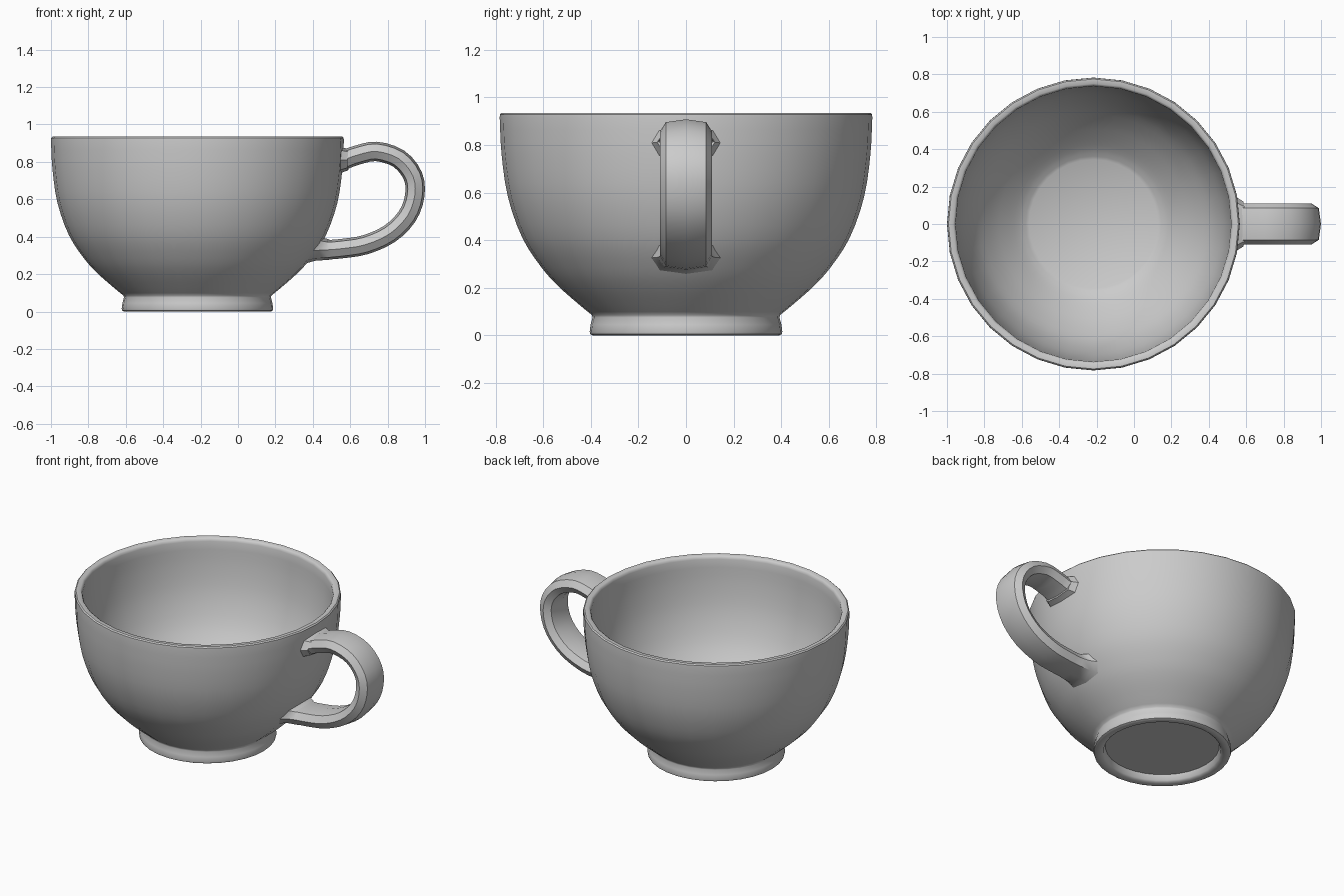
import bpy, bmesh, math
from mathutils import Vector

if "Cube" in bpy.data.objects:
    bpy.data.objects.remove(bpy.data.objects["Cube"])

CX = -0.217      # axis of the bowl
SEG = 32


def spline(pts, n):
    """Catmull-Rom curve through 2D points, n steps per span."""
    p = [Vector(q) for q in pts]
    p = [2 * p[0] - p[1]] + p + [2 * p[-1] - p[-2]]
    out = []
    for a, b, c, d in zip(p, p[1:], p[2:], p[3:]):
        for i in range(n):
            t = i / n
            out.append(0.5 * (2 * b + (c - a) * t + (2 * a - 5 * b + 4 * c - d) * t * t
                              + (3 * b - a - 3 * c + d) * t ** 3))
    return out + [p[-2]]


def skin(name, rings, cap_ends):
    """Join closed rings of points into one smooth object."""
    bm = bmesh.new()
    vs = [[bm.verts.new(p) for p in r] for r in rings]
    n = len(vs[0])
    for a, b in zip(vs, vs[1:]):
        for i in range(n):
            j = (i + 1) % n
            bm.faces.new((a[i], a[j], b[j], b[i]))
    if cap_ends:
        bm.faces.new(vs[0])
        bm.faces.new(vs[-1])
    bmesh.ops.recalc_face_normals(bm, faces=bm.faces)
    me = bpy.data.meshes.new(name)
    bm.to_mesh(me)
    bm.free()
    ob = bpy.data.objects.new(name, me)
    bpy.context.collection.objects.link(ob)
    bpy.context.view_layer.objects.active = ob
    ob.select_set(True)
    bpy.ops.object.shade_smooth_by_angle(angle=math.radians(40))
    ob.select_set(False)
    return ob


# Bowl: foot ring, outer wall, rim, inner wall and floor in one lathe
foot = [(0.335, 0.045), (0.345, 0.012), (0.355, 0.004), (0.37, 0), (0.392, 0),
        (0.402, 0.005), (0.405, 0.015), (0.401, 0.045), (0.393, 0.075)]
outer = spline([(0.395, 0.085), (0.45, 0.13), (0.535, 0.205), (0.607, 0.285),
                (0.688, 0.41), (0.748, 0.58), (0.775, 0.76), (0.783, 0.915)], 3)
rim = [(0.782, 0.928), (0.775, 0.935), (0.75, 0.935), (0.741, 0.928)]
inner = spline([(0.737, 0.915), (0.728, 0.76), (0.70, 0.59), (0.64, 0.425),
                (0.56, 0.305), (0.48, 0.215), (0.40, 0.14), (0.345, 0.105)], 3)
profile = foot + [tuple(p) for p in outer] + rim + [tuple(p) for p in inner]
skin("cup_bowl", [[(CX + r * math.cos(2 * math.pi * i / SEG),
                    r * math.sin(2 * math.pi * i / SEG), z) for i in range(SEG)]
                  for r, z in profile], True)


def wall_x(y, z):
    """x of the outer wall on the handle side."""
    for a, b in zip(outer, outer[1:]):
        if a.y <= z <= b.y:
            r = a.x + (b.x - a.x) * (z - a.y) / (b.y - a.y)
            return CX + math.sqrt(r * r - y * y)
    return CX + 0.78


# Handle: rounded flat section swept along a loop, ends flared onto the wall
path = spline([(0.54, 0.808), (0.575, 0.815), (0.64, 0.837), (0.74, 0.856),
               (0.86, 0.817), (0.935, 0.725), (0.945, 0.62), (0.905, 0.51),
               (0.81, 0.415), (0.68, 0.357), (0.56, 0.337), (0.48, 0.33),
               (0.42, 0.325)], 3)
section = [(0.11, 0), (0.085, 0.04), (0, 0.052), (-0.085, 0.04),
           (-0.11, 0), (-0.085, -0.04), (0, -0.052), (0.085, -0.04)]
last = len(path) - 1
rings = []
for k, p in enumerate(path):
    t = (path[min(k + 1, last)] - path[max(k - 1, 0)]).normalized()
    e = min(k, last - k)
    s = {0: 1.4, 1: 1.24, 2: 1.1, 3: 1.03}.get(e, 1.0)
    ring = []
    for y, h in section:
        x, z = p.x - t.y * h * s, p.y + t.x * h * s
        if e < 3:   # follow the wall, stepping outwards ring by ring
            x = wall_x(y * s, z) + (-0.012, 0.008, 0.032)[e]
        ring.append((x, y * s, z))
    rings.append(ring)
skin("handle", rings, True)
